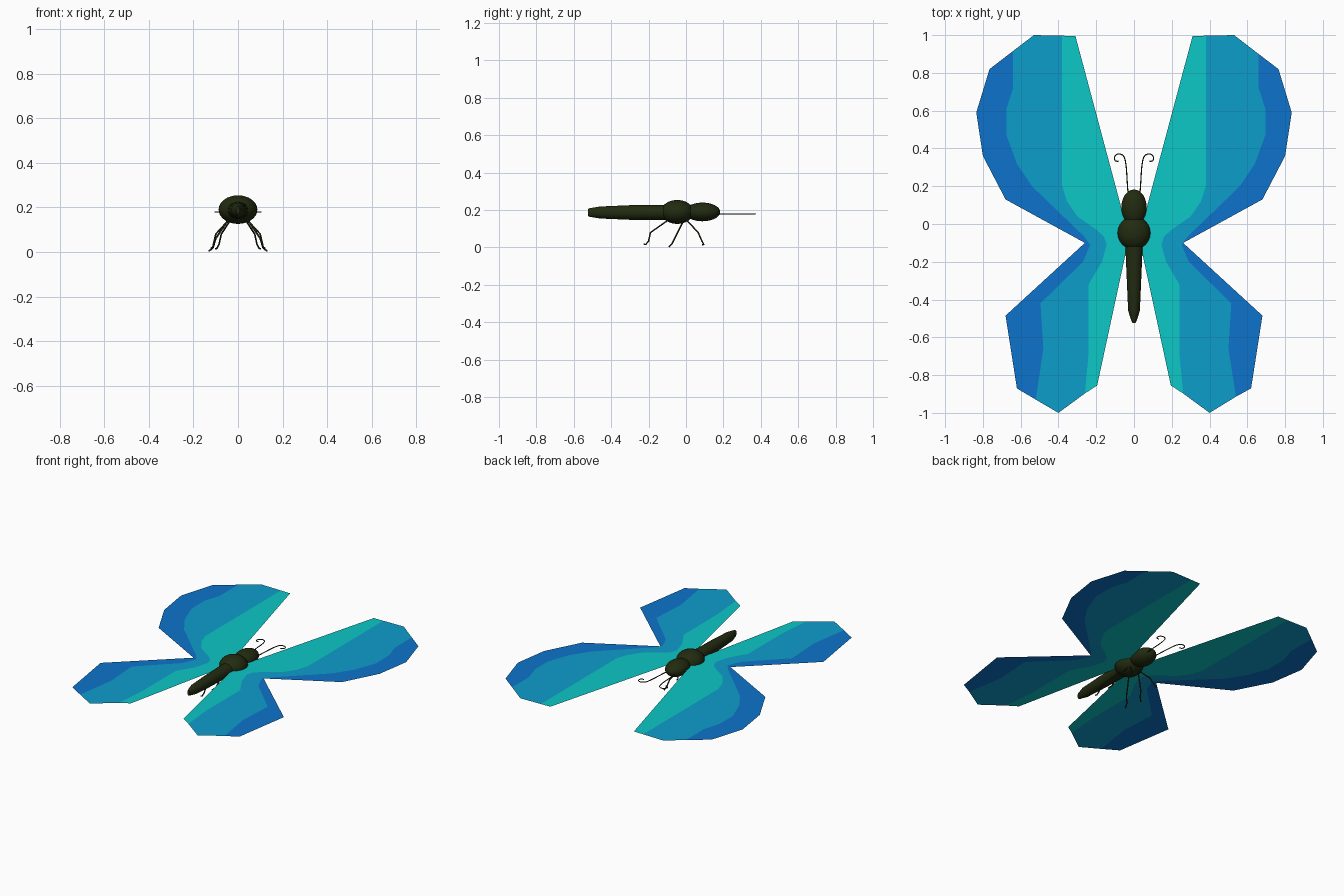
import bpy, bmesh, math
from mathutils import Vector

if "Cube" in bpy.data.objects:
    bpy.data.objects.remove(bpy.data.objects["Cube"])


def material(name, rgb):
    m = bpy.data.materials.new(name)
    m.diffuse_color = (*rgb, 1)
    m.use_nodes = True
    m.node_tree.nodes["Principled BSDF"].inputs["Base Color"].default_value = m.diffuse_color
    return m


TEAL = material("teal", (0.004, 0.57, 0.57))
MID = material("sky blue", (0.004, 0.34, 0.60))
DARK = material("deep blue", (0.004, 0.175, 0.60))
BODY = material("dark olive", (0.016, 0.024, 0.005))


def add_object(name, bm, mats):
    me = bpy.data.meshes.new(name)
    bm.to_mesh(me)
    bm.free()
    for m in mats:
        me.materials.append(m)
    ob = bpy.data.objects.new(name, me)
    bpy.context.collection.objects.link(ob)
    return ob


# Wings: flat sheets in three colour bands, split by curves A (inner) and B (outer)
WING_Z = 0.19
ROOT = [(0.195, -0.855), (0.045, -0.16), (0.03, -0.05), (0.06, 0.06), (0.31, 0.995)]
A = [(0.38, 0.997), (0.38, 0.2), (0.355, 0.12), (0.3, 0.04), (0.2, -0.03), (0.16, -0.065),
     (0.145, -0.11), (0.17, -0.2), (0.24, -0.32), (0.24, -0.68), (0.26, -0.897)]
B = [(0.66, 0.90), (0.66, 0.72), (0.695, 0.61), (0.695, 0.47), (0.64, 0.32), (0.56, 0.2),
     (0.285, -0.065), (0.252, -0.11), (0.29, -0.2), (0.515, -0.42), (0.5, -0.66), (0.54, -0.914)]
RIM = [(0.765, 0.82), (0.835, 0.59), (0.80, 0.36), (0.68, 0.13), (0.26, -0.10),
       (0.68, -0.485), (0.62, -0.87)]
TOP, BOTTOM = (0.53, 1.0), (0.40, -1.0)


def wing(name, side):
    b = list(B)
    if side < 0:  # the outer band is slightly wider on the left
        b = [(x - 0.02, y) for x, y in b]
        b[0], b[-1] = (0.64, 0.916), (0.52, -0.93)
    bands = [ROOT + A, A[::-1] + [TOP] + b + [BOTTOM], b[::-1] + RIM]
    bm = bmesh.new()
    for i, pts in enumerate(bands):
        f = bm.faces.new([bm.verts.new((side * x, y, WING_Z)) for x, y in pts])
        f.material_index = i
        f.normal_update()
        if f.normal.z < 0:
            f.normal_flip()
    bmesh.ops.triangulate(bm, faces=bm.faces[:])
    bmesh.ops.remove_doubles(bm, verts=bm.verts[:], dist=1e-5)
    return add_object(name, bm, [TEAL, MID, DARK])


wing("right_wing", 1)
wing("left_wing", -1)


# Body: elliptical rings lofted along y, each (y, z centre, half width, half height)
def loft(name, rings, n=24):
    bm = bmesh.new()
    loops = []
    for y, z, w, h in rings:
        loops.append([bm.verts.new((w * math.cos(2 * math.pi * k / n), y,
                                    z + h * math.sin(2 * math.pi * k / n))) for k in range(n)])
    for p, q in zip(loops, loops[1:]):
        for k in range(n):
            bm.faces.new((p[k], p[(k + 1) % n], q[(k + 1) % n], q[k]))
    bm.faces.new(loops[0])
    bm.faces.new(loops[-1])
    bmesh.ops.recalc_face_normals(bm, faces=bm.faces[:])
    for f in bm.faces:
        f.smooth = len(f.verts) == 4
    return add_object(name, bm, [BODY])


def ellipsoid(name, centre, size):
    bm = bmesh.new()
    bmesh.ops.create_uvsphere(bm, u_segments=24, v_segments=16, radius=1)
    for v in bm.verts:
        v.co = Vector([c + s * p for c, s, p in zip(centre, size, v.co)])
    for f in bm.faces:
        f.smooth = True
    return add_object(name, bm, [BODY])


loft("abdomen", [(-0.525, 0.187, 0.008, 0.018), (-0.515, 0.187, 0.013, 0.023),
                 (-0.46, 0.187, 0.031, 0.032), (-0.30, 0.187, 0.038, 0.039),
                 (-0.14, 0.187, 0.045, 0.039), (-0.08, 0.187, 0.048, 0.039)])
ellipsoid("thorax", (0, -0.047, 0.19), (0.087, 0.088, 0.064))
ellipsoid("head", (0, 0.088, 0.19), (0.067, 0.095, 0.05))


# Antennae and legs: thin tubes along paths, mirrored left and right
def tube(name, pts, radius, smooth):
    cu = bpy.data.curves.new(name, 'CURVE')
    cu.dimensions = '3D'
    cu.bevel_depth = radius
    cu.bevel_resolution = 1
    cu.use_fill_caps = True
    sp = cu.splines.new('NURBS' if smooth else 'POLY')
    sp.points.add(len(pts) - 1)
    for p, co in zip(sp.points, pts):
        p.co = (*co, 1)
    if smooth:
        sp.use_endpoint_u = True
        sp.order_u = 3
    cu.materials.append(BODY)
    ob = bpy.data.objects.new(name, cu)
    bpy.context.collection.objects.link(ob)


ANTENNA = [(0.03, 0.14), (0.036, 0.22), (0.04, 0.3), (0.05, 0.36), (0.08, 0.375),
           (0.104, 0.36), (0.102, 0.33), (0.082, 0.332)]
LEGS = {
    "front_leg": [(0.03, 0.0, 0.15), (0.075, 0.065, 0.08), (0.085, 0.085, 0.035),
                  (0.095, 0.095, 0.016), (0.10, 0.088, 0.014)],
    "middle_leg": [(0.04, -0.01, 0.15), (0.10, -0.055, 0.06), (0.112, -0.075, 0.02),
                   (0.13, -0.09, 0.004)],
    "hind_leg": [(0.035, -0.09, 0.15), (0.10, -0.19, 0.08), (0.11, -0.20, 0.035),
                 (0.115, -0.215, 0.016), (0.12, -0.225, 0.018)],
}
for side, label in ((1, "right"), (-1, "left")):
    tube(label + "_antenna", [(side * x, y, 0.18) for x, y in ANTENNA], 0.003, True)
    for leg, path in LEGS.items():
        tube(label + "_" + leg, [(side * x, y, z) for x, y, z in path], 0.004, False)
